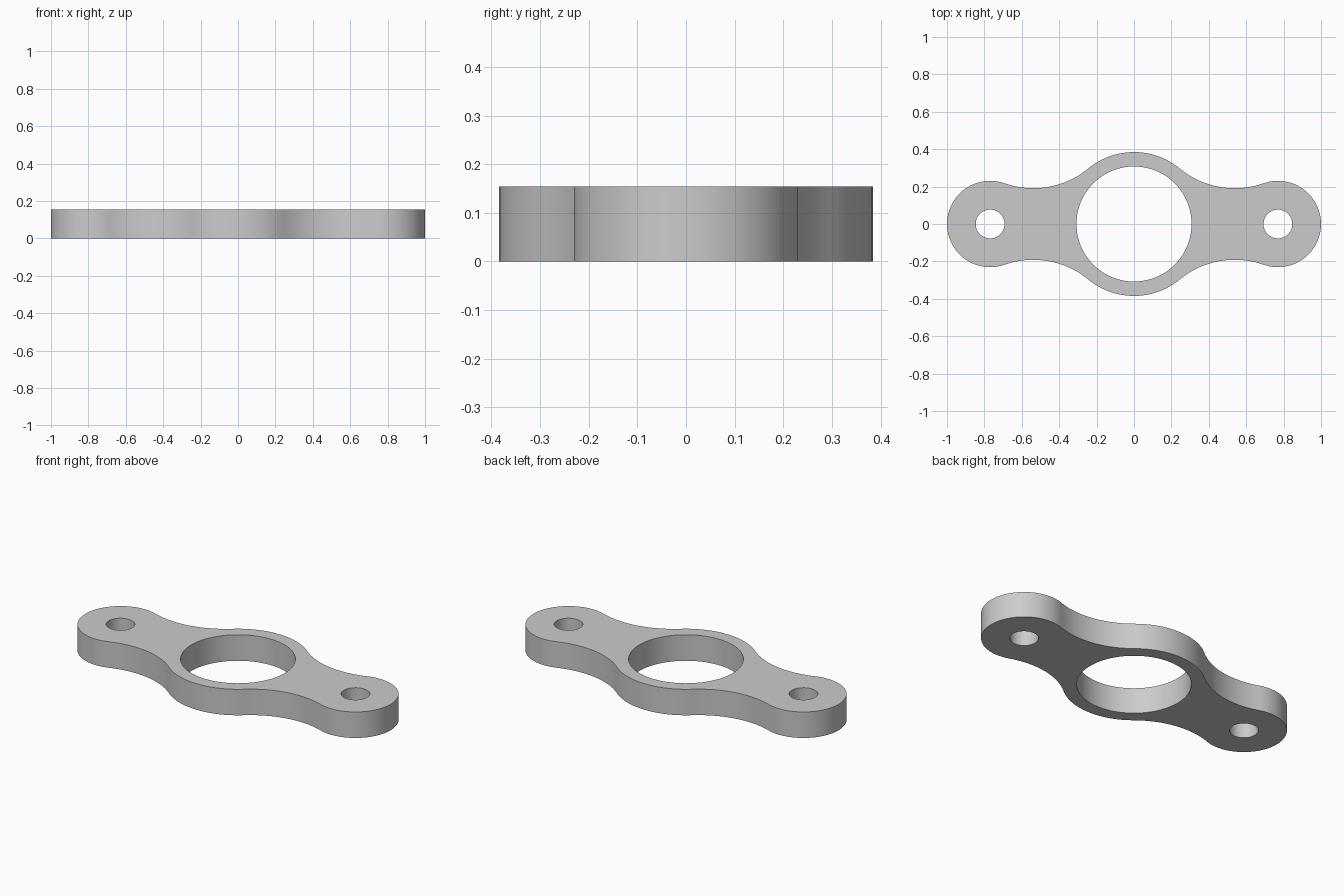
import bpy
import bmesh
from math import atan2, cos, sin, sqrt, pi, radians

cube = bpy.data.objects.get("Cube")
if cube:
    bpy.data.objects.remove(cube, do_unlink=True)

# Dimensions in design units; the half length is 13 units
UNIT = 1 / 13
HUB_R, BORE_R = 5, 4
LUG_X, LUG_R, HOLE_R = 10, 3, 1
THICKNESS = 2
NECK_R = 6

# Neck arc centre: tangent to both the hub and the lug
neck_x = ((HUB_R + NECK_R) ** 2 - (LUG_R + NECK_R) ** 2 + LUG_X ** 2) / (2 * LUG_X)
neck_y = sqrt((HUB_R + NECK_R) ** 2 - neck_x ** 2)


def arc(cx, cy, r, start, end, steps):
    """Points from the start angle up to, but not including, the end angle."""
    angles = [start + (end - start) * i / steps for i in range(steps)]
    return [(cx + r * cos(a), cy + r * sin(a)) for a in angles]


def circle(cx, r, steps):
    return arc(cx, 0, r, 0, 2 * pi, steps)


# One quarter of the outline, from the lug tip to the top of the hub
lug_end = atan2(neck_y, neck_x - LUG_X)
hub_start = atan2(neck_y, neck_x)
quarter = arc(LUG_X, 0, LUG_R, 0, lug_end, 24)
quarter += arc(neck_x, neck_y, NECK_R, lug_end - pi, hub_start - pi, 20)
quarter += arc(0, 0, HUB_R, hub_start, pi / 2, 12) + [(0, HUB_R)]

# Mirror it to a half, then to the whole outline
half = quarter + [(-x, y) for x, y in quarter[-2::-1]]
outline = half + [(x, -y) for x, y in half[-2:0:-1]]

# Fill between the outline and the three holes, then extrude the plate
bm = bmesh.new()
edges = []
for loop in (outline, circle(0, BORE_R, 96),
             circle(LUG_X, HOLE_R, 48), circle(-LUG_X, HOLE_R, 48)):
    verts = [bm.verts.new((x * UNIT, y * UNIT, 0)) for x, y in loop]
    edges += [bm.edges.new((verts[i - 1], v)) for i, v in enumerate(verts)]
bmesh.ops.triangle_fill(bm, edges=edges, use_beauty=True, normal=(0, 0, 1))
top = bmesh.ops.extrude_face_region(bm, geom=bm.faces[:], use_keep_orig=True)
bmesh.ops.translate(bm, vec=(0, 0, THICKNESS * UNIT),
                    verts=[g for g in top["geom"] if isinstance(g, bmesh.types.BMVert)])
bmesh.ops.recalc_face_normals(bm, faces=bm.faces[:])

mesh = bpy.data.meshes.new("flange_plate")
bm.to_mesh(mesh)
bm.free()
plate = bpy.data.objects.new("flange_plate", mesh)
bpy.context.collection.objects.link(plate)

# Plain grey material
grey = bpy.data.materials.new("plain_grey")
grey.use_nodes = True
color = (0.6, 0.6, 0.6, 1)
grey.diffuse_color = color
grey.node_tree.nodes["Principled BSDF"].inputs["Base Color"].default_value = color
mesh.materials.append(grey)

# Smooth walls with sharp rims
bpy.ops.object.select_all(action="DESELECT")
plate.select_set(True)
bpy.context.view_layer.objects.active = plate
bpy.ops.object.shade_smooth_by_angle(angle=radians(30))
